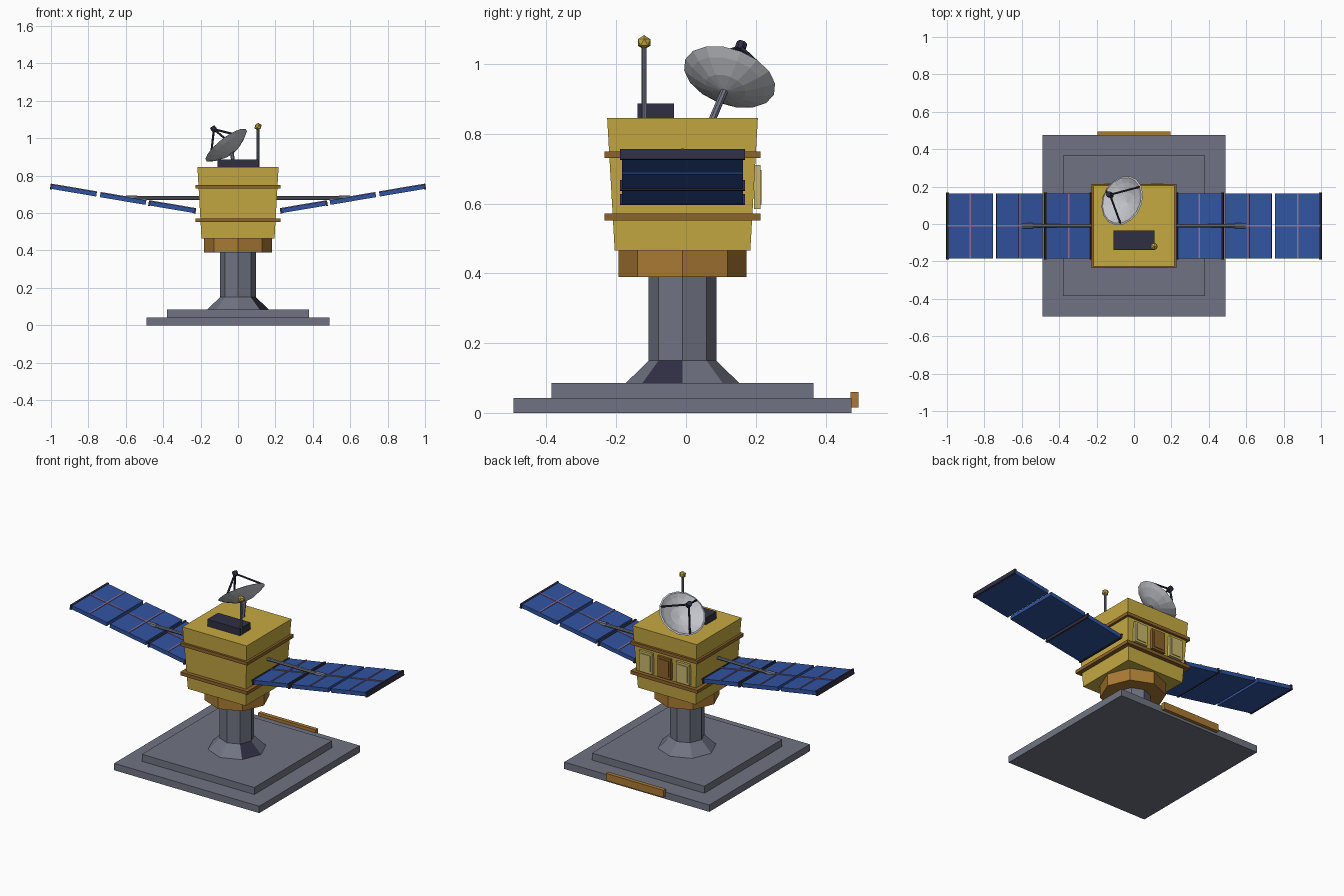
import bpy, bmesh, math
from mathutils import Matrix, Vector

cube = bpy.data.objects.get("Cube")
if cube:
    bpy.data.objects.remove(cube, do_unlink=True)

CY = -0.01  # centre line of the stand and body


def material(name, r, g, b):
    def lin(c):
        c /= 255
        return c / 12.92 if c < 0.04 else ((c + 0.055) / 1.055) ** 2.4
    colour = (lin(r), lin(g), lin(b), 1)
    m = bpy.data.materials.new(name)
    m.use_nodes = True
    m.diffuse_color = colour
    m.node_tree.nodes["Principled BSDF"].inputs["Base Color"].default_value = colour
    return m


GREY = material("stand grey", 112, 116, 130)
DARK = material("dark slate", 48, 47, 68)
GOLD = material("gold foil", 198, 170, 66)
BROWN = material("brown trim", 140, 99, 42)
COPPER = material("copper", 170, 122, 52)
PALE = material("pale gold", 202, 184, 108)
BLUE = material("solar blue", 48, 83, 160)
LILAC = material("cell line lilac", 145, 115, 160)
LIGHT = material("dish light grey", 194, 196, 202)


def finish(name, bm, *mats):
    bmesh.ops.recalc_face_normals(bm, faces=bm.faces)
    mesh = bpy.data.meshes.new(name)
    bm.to_mesh(mesh)
    bm.free()
    for m in mats:
        mesh.materials.append(m)
    ob = bpy.data.objects.new(name, mesh)
    bpy.context.collection.objects.link(ob)
    return ob


def box(name, mat, loc, size, frame=None, taper=1.0):
    """Box centred at loc; taper scales its bottom face."""
    bm = bmesh.new()
    bmesh.ops.create_cube(bm, size=1)
    for v in bm.verts:
        if v.co.z < 0:
            v.co.x *= taper
            v.co.y *= taper
        v.co = Vector(a * b for a, b in zip(v.co, size)) + Vector(loc)
    if frame:
        bm.transform(frame)
    return finish(name, bm, mat)


def rod(name, mat, start, end, r1, r2=None, sides=8):
    """Straight bar or cone with a corner on its local x axis."""
    start, end = Vector(start), Vector(end)
    axis = end - start
    bm = bmesh.new()
    bmesh.ops.create_cone(bm, cap_ends=True, segments=sides, radius1=r1,
                          radius2=r1 if r2 is None else r2, depth=axis.length)
    turn = Matrix() if axis.x == axis.y == 0 else axis.to_track_quat("Z", "Y").to_matrix().to_4x4()
    bm.transform(Matrix.Translation((start + end) / 2) @ turn)
    return finish(name, bm, mat)


# Stand: two plinth steps, rear plate, flared foot and column
box("plinth_lower", GREY, (0, CY, 0.021), (0.98, 0.97, 0.042))
box("plinth_upper", GREY, (0, CY, 0.0635), (0.76, 0.75, 0.043))
box("plinth_rear_plate", COPPER, (0, 0.483, 0.038), (0.39, 0.024, 0.044))
foot = rod("column_foot", GREY, (0, CY, 0.085), (0, CY, 0.15), 0.163, 0.097)
foot.data.materials.append(DARK)
for f in foot.data.polygons:  # one dark facet on the left front
    angle = math.degrees(math.atan2(f.normal.y, f.normal.x))
    if abs(f.normal.z) < 0.9 and -45 < angle < 0:
        f.material_index = 1
rod("column", GREY, (0, CY, 0.15), (0, CY, 0.40), 0.097)
rod("body_adapter", COPPER, (0, CY, 0.39), (0, CY, 0.466), 0.183)

# Tapered body with two trim bands
box("body", GOLD, (0, CY, 0.655), (0.434, 0.432, 0.38), taper=0.9)
for name, z in (("lower_band", 0.561), ("upper_band", 0.74)):
    box(name, BROWN, (0, CY, z), (0.452, 0.448, 0.02))

# Rear equipment panels
for name, x, mat in (("rear_panel_left", 0.125, PALE), ("rear_panel_middle", 0, BROWN),
                     ("rear_panel_right", -0.125, PALE)):
    box(name, mat, (x, 0.204, 0.647), (0.09, 0.018, 0.126))
    box(name + "_inset", mat, (x, 0.215, 0.647), (0.066, 0.004, 0.10))

# Roof box and rod antenna
box("roof_box", DARK, (0, -0.087, 0.865), (0.22, 0.104, 0.044))
rod("antenna_rod", GREY, (0.107, -0.12, 0.84), (0.107, -0.12, 1.05), 0.007)
bm = bmesh.new()
bmesh.ops.create_icosphere(bm, subdivisions=1, radius=0.021,
                           matrix=Matrix.Translation((0.107, -0.12, 1.062)))
finish("antenna_ball", bm, GOLD)

# Dish: a thin faceted bowl spun around its aim
aim = Vector((-0.586, 0.28, 0.76)).normalized()
centre = Vector((-0.063, 0.125, 0.963))
side = Vector((0.74, 0.58, 0.355))
side = (side - aim * side.dot(aim)).normalized()
profile = [(0, -0.056), (0.06, -0.042), (0.11, -0.018), (0.137, 0),
           (0.128, 0.003), (0.105, -0.012), (0.057, -0.034), (0, -0.047)]
bm = bmesh.new()
verts = [bm.verts.new(centre + side * r + aim * h) for r, h in profile]
edges = [bm.edges.new(pair) for pair in zip(verts, verts[1:])]
bmesh.ops.spin(bm, geom=verts + edges, cent=centre, axis=aim, angle=math.tau, steps=16)
bmesh.ops.remove_doubles(bm, verts=bm.verts, dist=0.0005)
finish("dish", bm, LIGHT)
rod("dish_arm", GREY, (-0.02, 0.075, 0.84), centre - aim * 0.05, 0.011)
tip = centre + aim * 0.112
rod("dish_feed", DARK, tip - aim * 0.014, tip + aim * 0.014, 0.016)
for i in range(3):
    spoke = Matrix.Rotation(i * math.tau / 3, 3, aim) @ side
    rod(f"dish_strut_{i + 1}", DARK, centre + spoke * 0.128, tip, 0.006, sides=6)

# Solar wings: three tilted panels a side, on a level boom
PANEL, STEP = 0.248, 0.268
for label, sx in (("left", 1), ("right", -1)):
    frame = (Matrix.Scale(sx, 4, (1, 0, 0)) @ Matrix.Translation((0.228, CY, 0.611))
             @ Matrix.Rotation(-math.radians(9.6), 4, "Y"))
    for i in range(3):
        mid = PANEL / 2 + i * STEP
        part = f"{label}_solar_panel_{i + 1}"
        box(part, BLUE, (mid, 0, 0), (PANEL, 0.348, 0.024), frame)
        box(part + "_long_line", LILAC, (mid, 0, 0.013), (PANEL, 0.008, 0.006), frame)
        box(part + "_cross_line", LILAC, (mid, 0, 0.013), (0.008, 0.348, 0.006), frame)
    for name, s in (("inner", 0.003), ("middle", PANEL), ("outer", PANEL + 2 * STEP - 0.003)):
        box(f"{label}_{name}_end_bar", DARK, (s, 0, 0), (0.011, 0.358, 0.03), frame)
    rod(f"{label}_boom", GREY, (sx * 0.19, CY, 0.68), (sx * 0.59, CY, 0.68), 0.010)
    rod(f"{label}_boom_collar", GREY, (sx * 0.54, CY, 0.68), (sx * 0.6, CY, 0.68), 0.015)
